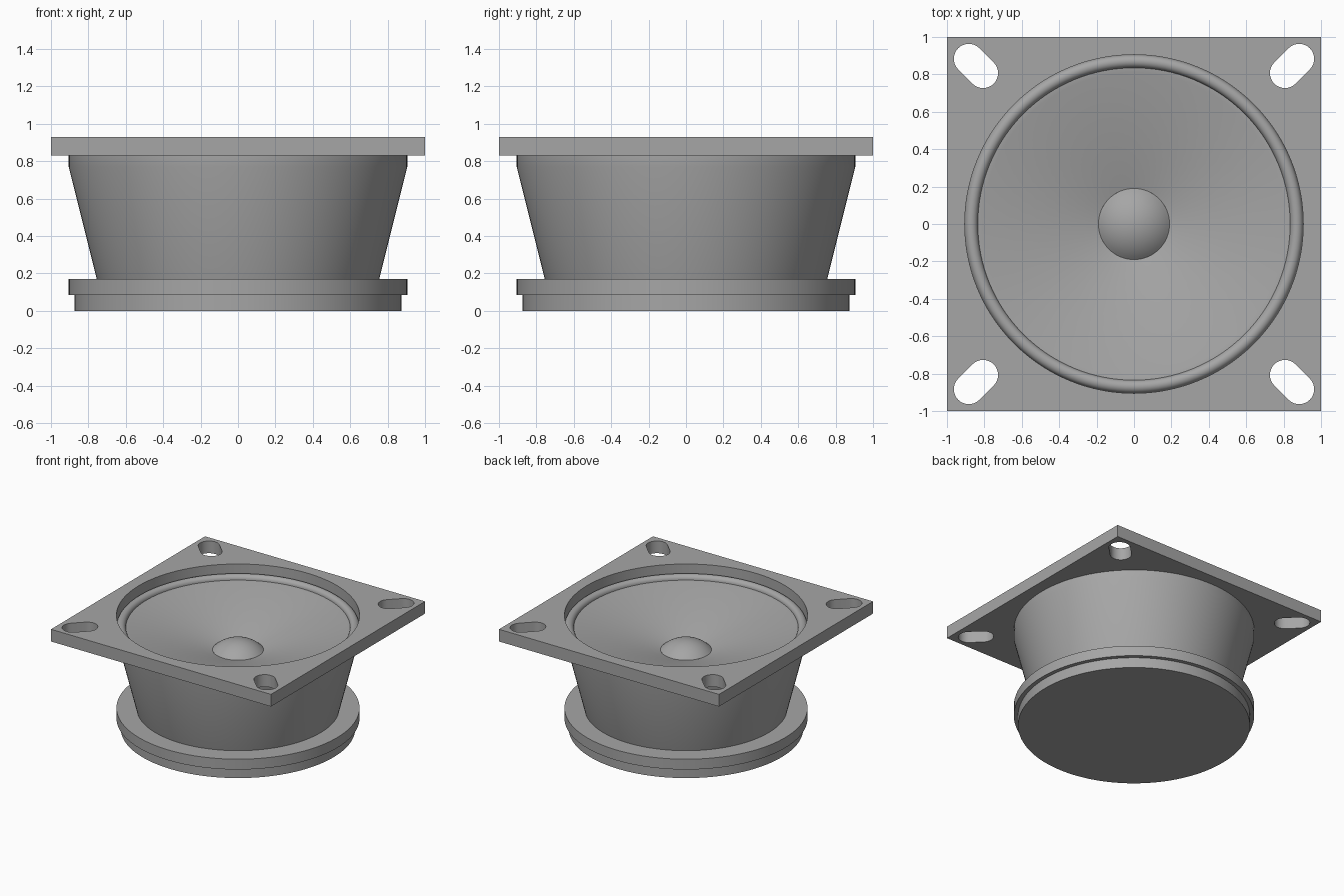
import bpy
import math

if "Cube" in bpy.data.objects:
    bpy.data.objects.remove(bpy.data.objects["Cube"])

gray = bpy.data.materials.new("medium gray")
gray.diffuse_color = (0.38, 0.38, 0.38, 1)
gray.use_nodes = True
gray.node_tree.nodes["Principled BSDF"].inputs["Base Color"].default_value = gray.diffuse_color


def finish(obj, angle=30):
    obj.data.materials.clear()
    obj.data.materials.append(gray)
    bpy.ops.object.select_all(action='DESELECT')
    obj.select_set(True)
    bpy.context.view_layer.objects.active = obj
    bpy.ops.object.shade_smooth_by_angle(angle=math.radians(angle))


def lathe(name, profile, sides=128):
    """Revolve (radius, height) points about z; radius 0 makes a pole."""
    verts, rings, faces = [], [], []
    for r, z in profile:
        n = 1 if r == 0 else sides
        rings.append(range(len(verts), len(verts) + n))
        for i in range(n):
            a = 2 * math.pi * i / sides
            verts.append((r * math.cos(a), r * math.sin(a), z))
    for lo, hi in zip(rings, rings[1:]):
        for i in range(sides):
            j = (i + 1) % sides
            quad = [lo[i % len(lo)], lo[j % len(lo)], hi[j % len(hi)], hi[i % len(hi)]]
            faces.append(list(dict.fromkeys(quad)))
    mesh = bpy.data.meshes.new(name)
    mesh.from_pydata(verts, [], faces)
    obj = bpy.data.objects.new(name, mesh)
    bpy.context.collection.objects.link(obj)
    finish(obj)


def arc(cx, cy, r, start, end, n):
    return [(cx + r * math.cos(math.radians(start + (end - start) * i / n)),
             cy + r * math.sin(math.radians(start + (end - start) * i / n)))
            for i in range(n + 1)]


# Magnet discs
lathe("magnet_back_plate", [(0, 0), (0.873, 0), (0.873, 0.085), (0, 0.085)])
lathe("magnet_front_plate", [(0, 0.085), (0.905, 0.085), (0.905, 0.17), (0, 0.17)])

# Tapered basket
lathe("basket", [(0.755, 0.17), (0.905, 0.77), (0.905, 0.83)])

# Half-round surround, running from outer to inner edge in reverse
lathe("surround", arc(0.87, 0.83, 0.035, 0, 180, 12))

# Paper cone with a narrow lip
lathe("cone", [(0.835, 0.83), (0.81, 0.828), (0.19, 0.65)][::1])

# Domed dust cap: spherical cap with a 45 degree rim
R = 0.19 / math.sin(math.radians(45))
dome = arc(0, 0.65 - 0.19, R, 45, 90, 10)
dome[-1] = (0, dome[-1][1])
lathe("dust_cap", dome, 64)

# Square mounting plate with a round opening and four diagonal slots
outlines = [[(-1, -1), (1, -1), (1, 1), (-1, 1)], arc(0, 0, 0.905, 0, 360, 128)[:-1]]
for k in range(4):
    turn = 45 + 90 * k
    t = math.radians(turn)
    far, near = 0.845 * math.sqrt(2) + 0.054, 0.845 * math.sqrt(2) - 0.054
    outlines.append(
        arc(far * math.cos(t), far * math.sin(t), 0.08, turn - 90, turn + 90, 16)
        + arc(near * math.cos(t), near * math.sin(t), 0.08, turn + 90, turn + 270, 16))

curve = bpy.data.curves.new("mounting_plate", 'CURVE')
curve.dimensions = '2D'
curve.fill_mode = 'BOTH'
curve.extrude = 0.05
for points in outlines:
    spline = curve.splines.new('POLY')
    spline.points.add(len(points) - 1)
    for p, (x, y) in zip(spline.points, points):
        p.co = (x, y, 0, 1)
    spline.use_cyclic_u = True
plate = bpy.data.objects.new("mounting_plate", curve)
plate.location.z = 0.88
bpy.context.collection.objects.link(plate)
bpy.context.view_layer.objects.active = plate
plate.select_set(True)
for o in bpy.context.selected_objects:
    o.select_set(o == plate)
bpy.ops.object.convert(target='MESH')
finish(bpy.context.view_layer.objects.active)
